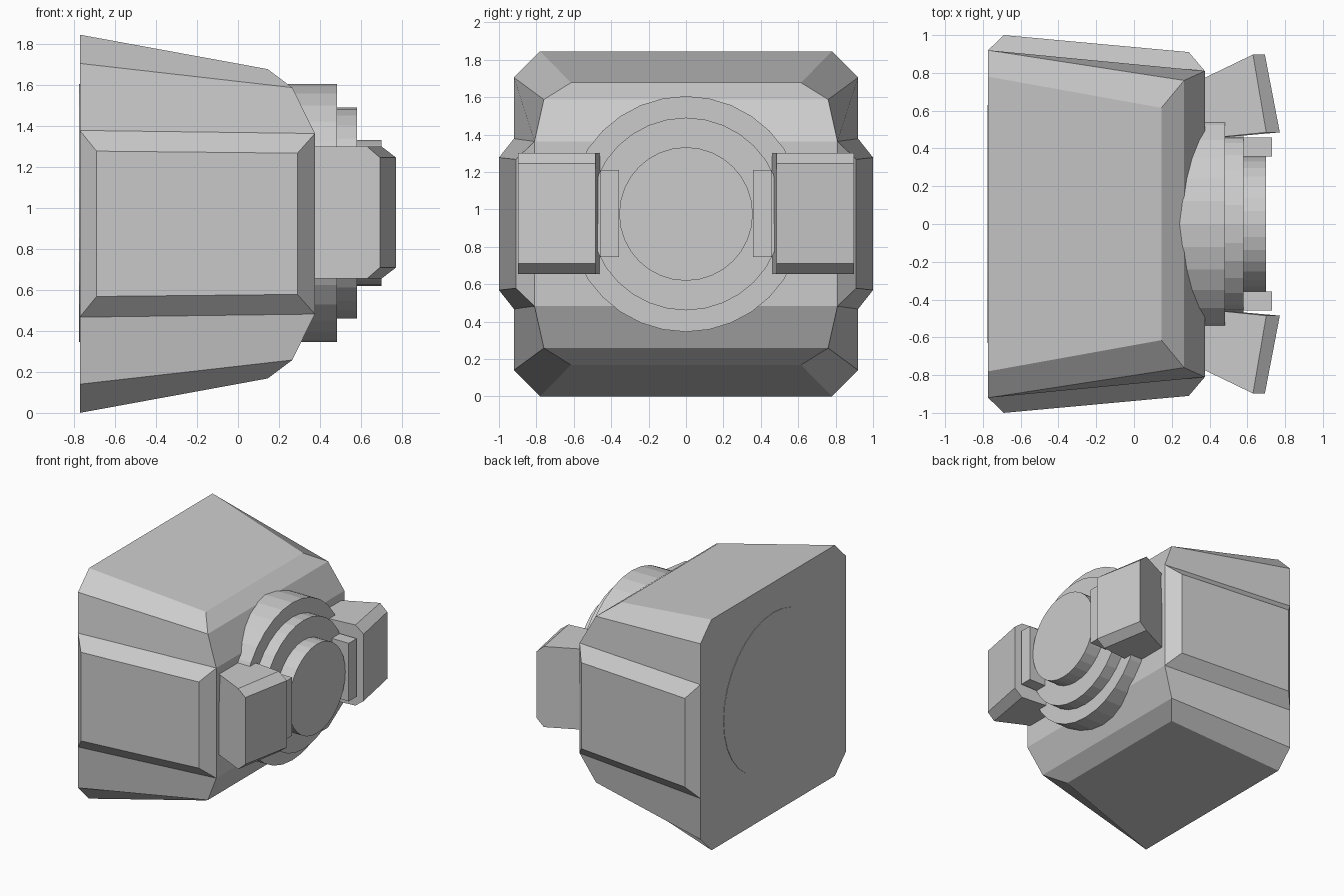
import bpy, bmesh
from math import pi
from mathutils import Matrix

if "Cube" in bpy.data.objects:
    bpy.data.objects.remove(bpy.data.objects["Cube"])

MID = 0.9225   # height of the housing's mirror plane
HUB_Z = 0.975  # height of the disc axis


def add_object(name, bm):
    bmesh.ops.recalc_face_normals(bm, faces=bm.faces)
    mesh = bpy.data.meshes.new(name)
    bm.to_mesh(mesh)
    bm.free()
    obj = bpy.data.objects.new(name, mesh)
    bpy.context.collection.objects.link(obj)
    return obj


def mirror_y(obj):
    mod = obj.modifiers.new("Mirror", 'MIRROR')
    mod.use_axis = (False, True, False)
    mod.use_clip = False
    mod.use_mirror_merge = False


def disc(name, radius, x0, x1):
    bm = bmesh.new()
    mat = Matrix.Translation(((x0 + x1) / 2, 0, HUB_Z)) @ Matrix.Rotation(pi / 2, 4, 'Y')
    bmesh.ops.create_cone(bm, cap_ends=True, segments=32, radius1=radius,
                          radius2=radius, depth=x1 - x0, matrix=mat)
    return add_object(name, bm)


def loft(name, rings):
    """Solid through equal-length rings, capped at both ends."""
    bm = bmesh.new()
    vs = [[bm.verts.new(p) for p in r] for r in rings]
    n = len(vs[0])
    for a, b in zip(vs, vs[1:]):
        for i in range(n):
            j = (i + 1) % n
            bm.faces.new((a[i], a[j], b[j], b[i]))
    bm.faces.new(vs[0])
    bm.faces.new(vs[-1])
    return add_object(name, bm)


# Housing: tapered chamfered box with a raised panel on each side
back = [(-0.772, 0.78, 1.845), (-0.772, 0.92, 1.705), (-0.772, 0.92, 1.378)]
front = [(0.145, 0.615, 1.677), (0.265, 0.76, 1.587), (0.375, 0.81, 1.363)]
panel = [(-0.69, 1.0, 1.277), (0.29, 0.91, 1.267)]


def flip_z(p):
    return (p[0], p[1], 2 * MID - p[2])


bm = bmesh.new()
sides = []
for s in (1, -1):
    def chain(pts):
        full = pts + [flip_z(p) for p in reversed(pts)]
        return [bm.verts.new((x, s * y, z)) for x, y, z in full]
    b, f, p = chain(back), chain(front), chain(panel)
    for i in (0, 1, 3, 4):
        bm.faces.new((b[i], f[i], f[i + 1], b[i + 1]))
    outer = [b[2], f[2], f[3], b[3]]
    for i in range(4):
        j = (i + 1) % 4
        bm.faces.new((outer[i], outer[j], p[j], p[i]))
    bm.faces.new(p)
    sides.append((b, f))
(bl, fl), (br, fr) = sides
for i in range(5):
    bm.faces.new((fl[i], fl[i + 1], fr[i + 1], fr[i]))
bm.faces.new((bl[0], fl[0], fr[0], br[0]))
bm.faces.new((bl[5], fl[5], fr[5], br[5]))
bm.faces.new(bl + br[::-1])
add_object("housing", bm)

# Stepped round hub; the largest disc runs right through the housing
disc("hub_outer_disc", 0.63, -0.775, 0.482)
disc("hub_middle_disc", 0.515, 0.30, 0.58)
disc("hub_inner_disc", 0.357, 0.40, 0.70)

# Splayed side blocks with chamfered top and bottom front edges
profile = [(0.655, 0.63, 0.70), (0.71, 0.693, 0.772), (1.245, 0.693, 0.772), (1.30, 0.63, 0.70)]
inner = [(0.2, 0.435, 0.655)] + [(xi, 0.485, z) for z, xo, xi in profile] + [(0.2, 0.435, 1.30)]
outer = [(0.2, 0.69, 0.655)] + [(xo, 0.897, z) for z, xo, xi in profile] + [(0.2, 0.69, 1.30)]
mirror_y(loft("side_block", [inner, outer]))

# Small upright pads beside the inner disc
pad = [[(x, y, z) for y, z in ((0.357, 0.745), (0.457, 0.745), (0.457, 1.21), (0.357, 1.21))]
       for x in (0.45, 0.73)]
mirror_y(loft("hub_pad", pad))
